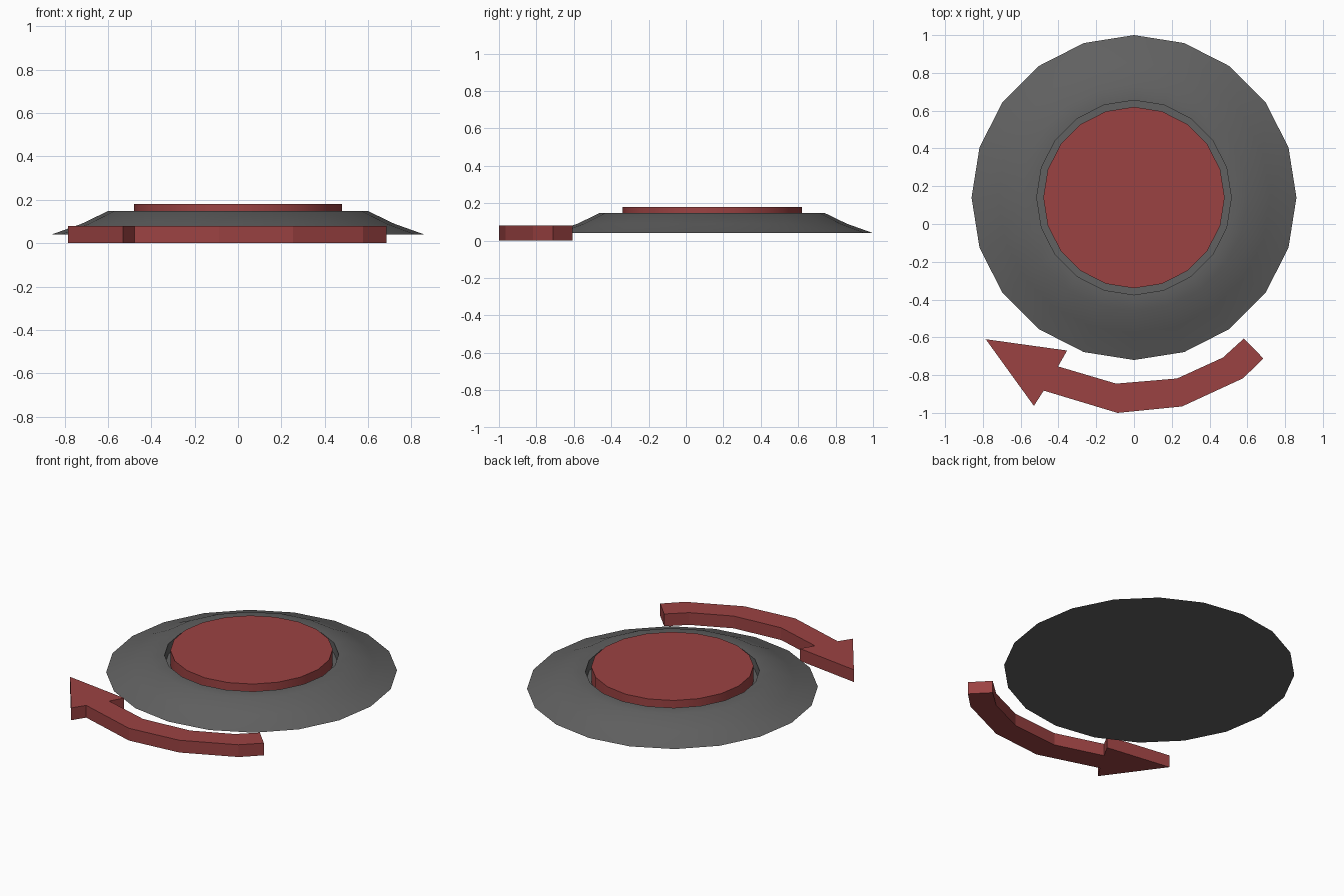
import bpy, bmesh
from math import sin, cos, tau, radians

if "Cube" in bpy.data.objects:
    bpy.data.objects.remove(bpy.data.objects["Cube"])

SIDES = 20
CENTRE = (0.0, 0.14)


def material(name, rgb):
    mat = bpy.data.materials.new(name)
    mat.diffuse_color = (*rgb, 1)
    mat.use_nodes = True
    mat.node_tree.nodes["Principled BSDF"].inputs["Base Color"].default_value = mat.diffuse_color
    return mat


def make_object(name, bm, mat):
    bmesh.ops.recalc_face_normals(bm, faces=bm.faces)
    mesh = bpy.data.meshes.new(name)
    bm.to_mesh(mesh)
    bm.free()
    mesh.materials.append(mat)
    obj = bpy.data.objects.new(name, mesh)
    bpy.context.collection.objects.link(obj)
    return obj


def lathe(name, profile, mat):
    """Closed solid of rings (radius, z), capped at both ends."""
    bm = bmesh.new()
    rings = [[bm.verts.new((CENTRE[0] + r * sin(tau * i / SIDES),
                            CENTRE[1] + r * cos(tau * i / SIDES), z))
              for i in range(SIDES)] for r, z in profile]
    for a, b in zip(rings, rings[1:]):
        for i in range(SIDES):
            j = (i + 1) % SIDES
            bm.faces.new((a[i], a[j], b[j], b[i]))
    bm.faces.new(rings[0])
    bm.faces.new(rings[-1])
    obj = make_object(name, bm, mat)
    bpy.ops.object.select_all(action='DESELECT')
    obj.select_set(True)
    bpy.context.view_layer.objects.active = obj
    bpy.ops.object.shade_smooth_by_angle(angle=radians(30))
    return obj


def extrude_outline(name, outline, height, mat):
    bm = bmesh.new()
    face = bm.faces.new([bm.verts.new((x, y, 0)) for x, y in outline])
    top = bmesh.ops.extrude_face_region(bm, geom=[face], use_keep_orig=True)
    verts = [g for g in top["geom"] if isinstance(g, bmesh.types.BMVert)]
    bmesh.ops.translate(bm, verts=verts, vec=(0, 0, height))
    return make_object(name, bm, mat)


red = material("red", (0.33, 0.055, 0.055))
dark_grey = material("dark grey", (0.12, 0.12, 0.12))

# Sloped base with a recess for the button
lathe("base_dish", [(0.86, 0.04), (0.72, 0.09), (0.60, 0.148),
                    (0.515, 0.148), (0.515, 0.08)], dark_grey)

# Round button sitting in the recess
lathe("button", [(0.48, 0.08), (0.48, 0.18)], red)

# Curved turn arrow: outer edge, head, then inner edge
extrude_outline("turn_arrow", [
    (0.582, -0.606), (0.685, -0.712), (0.577, -0.817), (0.254, -0.966),
    (-0.087, -1.0), (-0.478, -0.882), (-0.53, -0.963), (-0.785, -0.61),
    (-0.354, -0.67), (-0.402, -0.754), (-0.095, -0.845), (0.228, -0.818),
    (0.471, -0.707)], 0.08, red)
